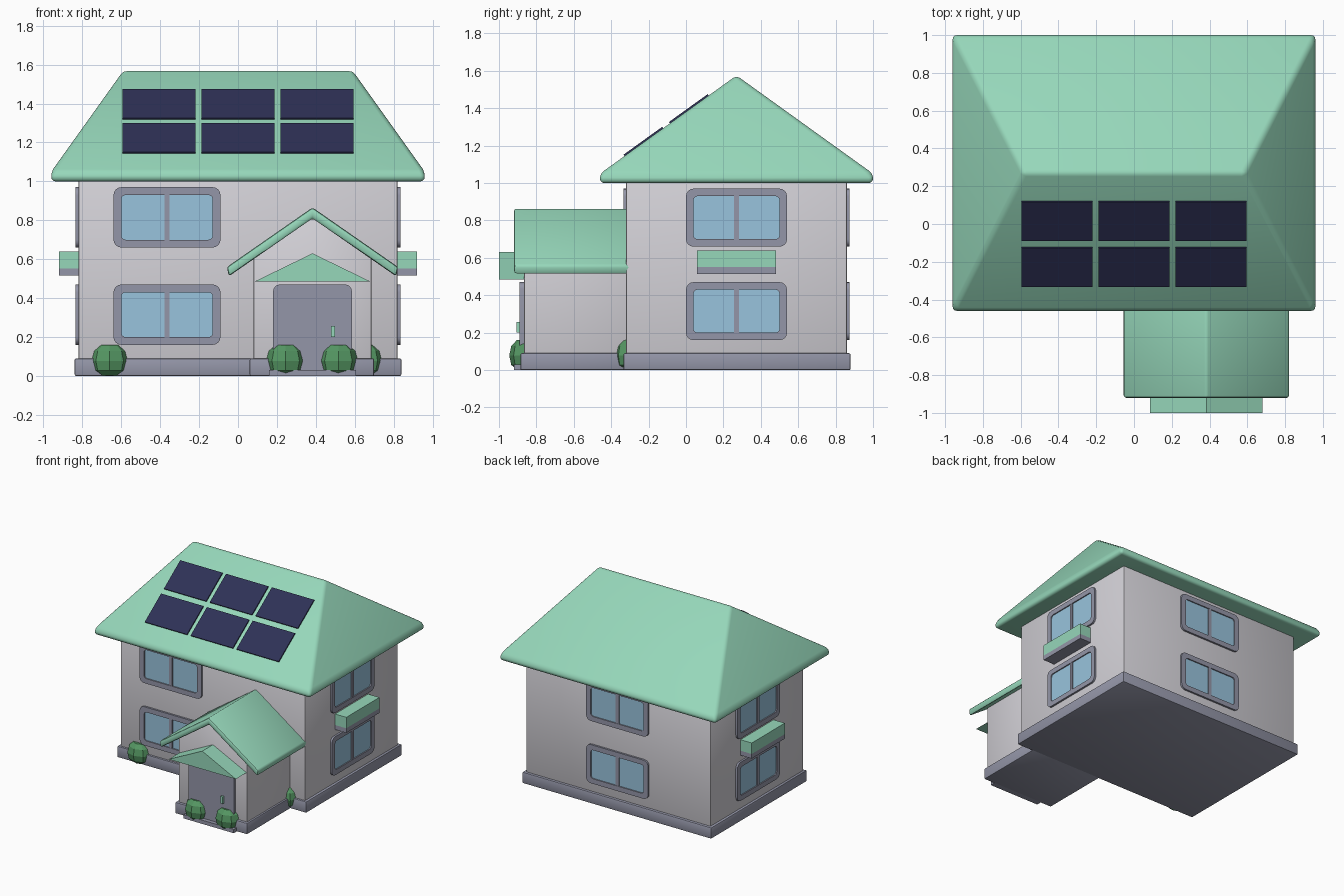
import bpy, bmesh, math
from mathutils import Matrix, Vector

cube = bpy.data.objects.get("Cube")
if cube:
    bpy.data.objects.remove(cube, do_unlink=True)


def material(name, r, g, b):
    """Flat colour from 0-255 display values, stored linear."""
    col = [((c / 255 + 0.055) / 1.055) ** 2.4 for c in (r, g, b)] + [1]
    m = bpy.data.materials.new(name)
    m.use_nodes = True
    m.diffuse_color = col
    bsdf = m.node_tree.nodes["Principled BSDF"]
    bsdf.inputs["Base Color"].default_value = col
    bsdf.inputs["Roughness"].default_value = 0.8
    return m


ROOF = material("mint_green", 150, 215, 186)
WALL = material("pale_grey", 211, 209, 215)
TRIM = material("slate_grey", 148, 150, 168)
GLASS = material("sky_blue", 153, 196, 221)
PANEL = material("dark_navy", 46, 49, 86)
LEAF = material("leaf_green", 84, 150, 98)


def finish(name, bm, mats, bevel=0, segments=2, smooth=True):
    bmesh.ops.recalc_face_normals(bm, faces=bm.faces[:])
    if bevel:
        bmesh.ops.bevel(bm, geom=bm.edges[:], offset=bevel, offset_type='OFFSET',
                        segments=segments, profile=0.5, affect='EDGES')
    me = bpy.data.meshes.new(name)
    bm.to_mesh(me)
    bm.free()
    for m in mats:
        me.materials.append(m)
    ob = bpy.data.objects.new(name, me)
    bpy.context.collection.objects.link(ob)
    if smooth:
        bpy.ops.object.select_all(action='DESELECT')
        ob.select_set(True)
        bpy.context.view_layer.objects.active = ob
        bpy.ops.object.shade_smooth_by_angle(angle=math.radians(35))
    return ob


def box(name, x, y, z, mat, bevel=0):
    """Box from (min, max) pairs."""
    bm = bmesh.new()
    size = [b - a for a, b in (x, y, z)]
    mid = [(a + b) / 2 for a, b in (x, y, z)]
    bmesh.ops.create_cube(bm, size=1, matrix=Matrix.Translation(mid) @ Matrix.Diagonal(size + [1]))
    return finish(name, bm, [mat], bevel)


def prism(name, profile, y, mat, bevel=0):
    """Extrude an (x, z) profile from y[0] to y[1]."""
    bm = bmesh.new()
    face = bm.faces.new([bm.verts.new((px, y[0], pz)) for px, pz in profile])
    ext = bmesh.ops.extrude_face_region(bm, geom=[face])["geom"]
    bmesh.ops.translate(bm, vec=(0, y[1] - y[0], 0),
                        verts=[v for v in ext if isinstance(v, bmesh.types.BMVert)])
    return finish(name, bm, [mat], bevel)


def rounded_loop(bm, w, h, r, depth, steps=4):
    """Closed loop of verts around a rounded rectangle."""
    loop = []
    for i, (sx, sy) in enumerate(((1, 1), (-1, 1), (-1, -1), (1, -1))):
        for k in range(steps + 1):
            a = math.pi / 2 * (i + k / steps)
            loop.append(bm.verts.new((sx * (w / 2 - r) + r * math.cos(a),
                                      sy * (h / 2 - r) + r * math.sin(a), depth)))
    return loop


def bridge(bm, a, b):
    for i in range(len(a)):
        j = (i + 1) % len(a)
        bm.faces.new((a[i], a[j], b[j], b[i]))


def place(bm, location, turn):
    """Stand a flat XY part upright, facing the front, then turn it about z."""
    m = (Matrix.Translation(location) @ Matrix.Rotation(math.radians(turn), 4, 'Z')
         @ Matrix.Rotation(math.pi / 2, 4, 'X'))
    bmesh.ops.transform(bm, matrix=m, verts=bm.verts[:])


def window(name, location, turn, w=0.55, h=0.31, border=0.04):
    bm = bmesh.new()
    iw, ih = w - 2 * border, h - 2 * border
    loops = [rounded_loop(bm, w, h, 0.04, -0.01), rounded_loop(bm, w, h, 0.04, 0.015),
             rounded_loop(bm, iw, ih, 0.022, 0.015), rounded_loop(bm, iw, ih, 0.022, 0.006)]
    for a, b in zip(loops, loops[1:]):
        bridge(bm, a, b)
    bm.faces.new(loops[-1]).material_index = 1
    bmesh.ops.create_cube(bm, size=1, matrix=Matrix.Translation((0, 0, 0.006))
                          @ Matrix.Diagonal((0.028, ih, 0.014, 1)))
    place(bm, location, turn)
    return finish(name, bm, [TRIM, GLASS])


# House body and plinth
box("house_walls", (-0.82, 0.82), (-0.32, 0.86), (0.02, 1.02), WALL, 0.01)
box("house_plinth", (-0.84, 0.84), (-0.335, 0.88), (0, 0.09), TRIM, 0.008)

# Hipped main roof
bm = bmesh.new()
corners = ((-0.96, -0.46), (0.96, -0.46), (0.96, 1.0), (-0.96, 1.0))
low = [bm.verts.new((x, y, 1.0)) for x, y in corners]
eave = [bm.verts.new((x, y, 1.05)) for x, y in corners]
left, right = [bm.verts.new((x, 0.27, 1.575)) for x in (-0.585, 0.585)]
bm.faces.new(low)
bridge(bm, low, eave)
bm.faces.new((eave[0], eave[1], right, left))
bm.faces.new((eave[2], eave[3], left, right))
bm.faces.new((eave[1], eave[2], right))
bm.faces.new((eave[3], eave[0], left))
finish("main_roof", bm, [ROOF], 0.022, 3)

# Solar panels lying on the front slope
slope = math.atan2(0.525, 0.73)
for row, y in enumerate((-0.225, 0.018)):
    for col in range(3):
        bm = bmesh.new()
        z = 1.05 + (y + 0.46) * math.tan(slope)
        m = (Matrix.Translation((-0.407 + col * 0.407, y, z)) @ Matrix.Rotation(slope, 4, 'X')
             @ Matrix.Diagonal((0.375, 0.255, 0.018, 1)))
        bmesh.ops.create_cube(bm, size=1, matrix=m)
        finish(f"solar_panel_{row}_{col}", bm, [PANEL])

# Windows on both floors of every side
for floor, z in (("lower", 0.315), ("upper", 0.815)):
    window(f"front_window_{floor}", (-0.365, -0.32, z), 0)
    window(f"back_window_{floor}", (0, 0.86, z), 180)
    window(f"left_window_{floor}", (0.82, 0.27, z), 90, 0.54)
    window(f"right_window_{floor}", (-0.82, 0.27, z), -90, 0.54)

# Window boxes on the side walls
for side, s in (("left", 1), ("right", -1)):
    xs = sorted((s * 0.81, s * 0.92))
    box(f"{side}_window_box_base", xs, (0.06, 0.48), (0.515, 0.552), TRIM)
    box(f"{side}_window_box_top", xs, (0.06, 0.48), (0.552, 0.64), ROOF)

# Porch with gabled walls and roof
PX = 0.383
prism("porch_walls", ((PX - 0.303, 0.02), (PX + 0.303, 0.02), (PX + 0.303, 0.61),
                      (PX, 0.82), (PX - 0.303, 0.61)), (-0.865, -0.3), WALL, 0.006)
box("porch_plinth", (0.06, 0.70), (-0.885, -0.3), (0, 0.09), TRIM, 0.008)
prism("porch_roof", ((PX - 0.44, 0.56), (PX, 0.866), (PX + 0.44, 0.56),
                     (PX + 0.43, 0.512), (PX, 0.81), (PX - 0.43, 0.512)),
      (-0.92, -0.295), ROOF, 0.013)
prism("door_canopy", ((PX - 0.298, 0.485), (PX + 0.298, 0.485), (PX, 0.63)),
      (-1.0, -0.855), ROOF)

# Door, handle and step
bm = bmesh.new()
back, front = [rounded_loop(bm, 0.405, 0.46, 0.035, d) for d in (-0.01, 0.024)]
bridge(bm, back, front)
bm.faces.new(front)
place(bm, (PX, -0.865, 0.24), 0)
finish("door", bm, [TRIM])
box("door_handle", (0.477, 0.498), (-0.905, -0.88), (0.2, 0.257), ROOF)
box("door_step", (0.16, 0.606), (-0.92, -0.87), (0, 0.03), TRIM)

# Faceted bushes, flattened where they meet the ground
for i, (x, y) in enumerate(((-0.66, -0.305), (0.647, -0.305), (0.245, -0.865), (0.516, -0.865))):
    bm = bmesh.new()
    bmesh.ops.create_uvsphere(bm, u_segments=8, v_segments=6, radius=1)
    bmesh.ops.transform(bm, verts=bm.verts[:], matrix=Matrix.Translation((x, y, 0.078))
                        @ Matrix.Diagonal((0.1, 0.08, 0.1, 1)))
    for v in bm.verts:
        v.co.z = min(max(v.co.z, 0.002), 0.16)
    finish(f"bush_{i}", bm, [LEAF], smooth=False)
